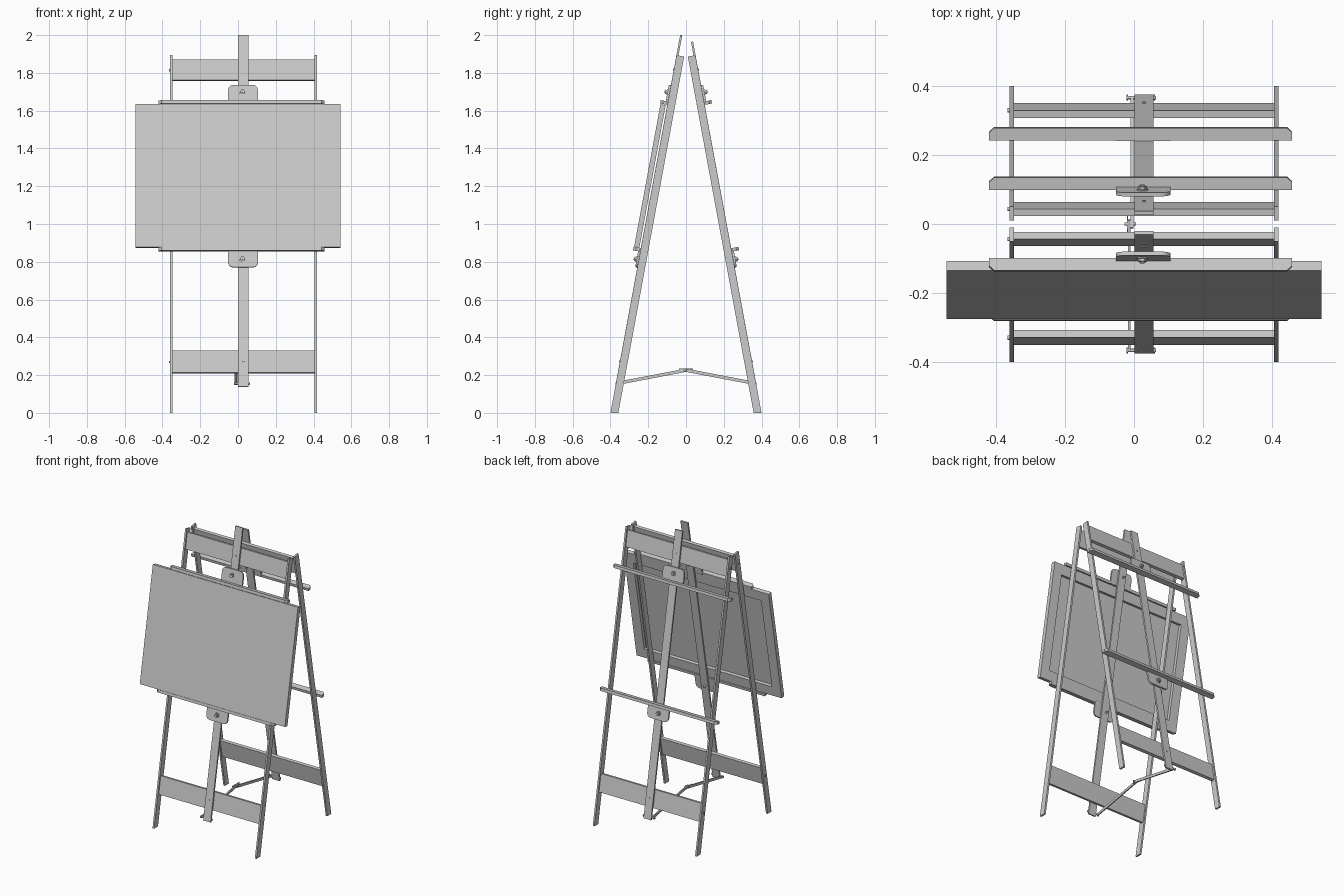
import bpy, bmesh, math
from mathutils import Vector

if "Cube" in bpy.data.objects:
    bpy.data.objects.remove(bpy.data.objects["Cube"])

SLOPE = 0.1847                       # lean of each frame
ANG = math.atan(SLOPE)
CX = 0.029                           # centre of the easel frame in x


def leaning(side):
    """Map (x, outward n, height s) of one frame into the world."""
    def f(x, n, s):
        return Vector((x, side * (0.379 - SLOPE * s + n * math.cos(ANG)),
                       s + n * math.sin(ANG)))
    return f


def world(x, y, z):
    return Vector((x, y, z))


def prism(name, pts, axis, lo, hi, f=world, smooth=False):
    """Extrude a 2D outline along an axis ('x', 'n' or 's')."""
    def place(a, b, t):
        return {'x': (t, a, b), 'n': (a, t, b), 's': (a, b, t)}[axis]
    bm = bmesh.new()
    rings = [[bm.verts.new(f(*place(a, b, t))) for a, b in pts] for t in (lo, hi)]
    k = len(pts)
    bm.faces.new(rings[0])
    bm.faces.new(rings[1])
    for i in range(k):
        j = (i + 1) % k
        bm.faces.new((rings[0][i], rings[0][j], rings[1][j], rings[1][i]))
    bmesh.ops.recalc_face_normals(bm, faces=bm.faces)
    me = bpy.data.meshes.new(name)
    bm.to_mesh(me)
    bm.free()
    ob = bpy.data.objects.new(name, me)
    bpy.context.collection.objects.link(ob)
    if smooth:
        bpy.ops.object.select_all(action='DESELECT')
        ob.select_set(True)
        bpy.context.view_layer.objects.active = ob
        bpy.ops.object.shade_smooth_by_angle(angle=math.radians(35))
    return ob


def rect(a0, a1, b0, b1):
    return [(a0, b0), (a1, b0), (a1, b1), (a0, b1)]


def circle(a, b, r, k=16):
    return [(a + r * math.cos(2 * math.pi * i / k),
             b + r * math.sin(2 * math.pi * i / k)) for i in range(k)]


def tab(cx, hw, flat, tip, r):
    """Plate outline with two rounded corners on its tip edge."""
    d = 1 if tip > flat else -1
    pts = [(cx - hw, flat), (cx + hw, flat)]
    for c, start in ((cx + hw - r, 0), (cx - hw + r, 90)):
        for i in range(7):
            t = math.radians(start + 15 * i)
            pts.append((c + r * math.cos(t), tip - d * r + d * r * math.sin(t)))
    return pts


for label, side, post_top in (("front", -1, 1.997), ("back", 1, 1.962)):
    f = leaning(side)
    # legs, cut level with the ground
    h = 0.0205
    dz = h * math.sin(ANG)
    leg = [(-h, dz), (h, -dz), (h, 1.89), (-h, 1.89)]
    for name, x in (("left", -0.354), ("right", 0.412)):
        prism(f"{label}_{name}_leg", leg, 'x', x - 0.006, x + 0.006, f)
    # cross boards and central post
    for name, s0, s1 in (("lower", 0.211, 0.328), ("upper", 1.76, 1.868)):
        prism(f"{label}_{name}_board", rect(-0.011, 0.010, s0, s1), 'x', -0.348, 0.406, f)
        s = (s0 + s1) / 2
        prism(f"{label}_{name}_post_screw", circle(CX, s, 0.005, 12), 'n', 0.0, 0.025, f, True)
        prism(f"{label}_{name}_side_screw", circle(0, s, 0.006, 12), 'x', -0.366, -0.34, f, True)
    prism(f"{label}_post", rect(0.001, 0.056, 0.136, post_top), 'n', 0.010, 0.021, f)
    # holders: chamfered ledge, rounded plate and clamping knob
    ledge = [(-0.42, 0.023), (0.458, 0.023), (0.458, 0.046), (0.443, 0.060),
             (-0.405, 0.060), (-0.42, 0.046)]
    for name, s0, flat, tip in (("upper", 1.627, 1.630, 1.731), ("lower", 0.850, 0.865, 0.766)):
        prism(f"{label}_{name}_ledge", ledge, 's', s0, s0 + 0.018, f)
        prism(f"{label}_{name}_plate", tab(0.0265, 0.079, flat, tip, 0.028), 'n', 0.021, 0.032, f, True)
        ks = 1.692 if name == "upper" else 0.808
        prism(f"{label}_{name}_washer", circle(0.024, ks, 0.016), 'n', 0.032, 0.036, f, True)
        prism(f"{label}_{name}_bolt", circle(0.024, ks, 0.006), 'n', -0.008, 0.048, f, True)
        prism(f"{label}_{name}_nut", circle(0.024, ks, 0.013, 6), 'n', 0.036, 0.044, f)
    # folding brace arm, with its pivot bolt through a block on the post
    a, b = Vector((side * 0.366, 0.156)), Vector((side * -0.012, 0.228))
    d = (b - a).normalized()
    w = Vector((-d.y, d.x)) * 0.0085
    x0 = -0.018 if side < 0 else -0.010
    arm = [tuple(p) for p in (a + w, b + w, b - w, a - w)]
    prism(f"{label}_brace_arm", arm, 'x', x0, x0 + 0.008)
    prism(f"{label}_brace_pivot", circle(side * 0.366, 0.156, 0.005), 'x', -0.022, 0.064, smooth=True)
    for x in (-0.022, 0.056):
        prism(f"{label}_brace_pivot_nut", circle(side * 0.366, 0.156, 0.009, 6), 'x', x, x + 0.005)

# brace middle joint
prism("brace_joint_plate", rect(-0.038, 0.038, 0.221, 0.236), 'x', -0.020, -0.017)
prism("brace_joint_pin", circle(0, 0.228, 0.005), 'x', -0.027, 0.006, smooth=True)

# picture: thin sheet over a stretcher frame
f = leaning(-1)
B, T, W, R = 0.868, 1.624, 0.543, 0.065
prism("canvas_sheet", rect(-W, W, B, T), 'n', 0.050, 0.057, f)
for name, r in (("left", (-W, -W + R, B, T)), ("right", (W - R, W, B, T)),
                ("bottom", (-W + R, W - R, B, B + R)), ("top", (-W + R, W - R, T - R, T))):
    prism(f"canvas_{name}_stretcher", rect(*r), 'n', 0.029, 0.050, f)
